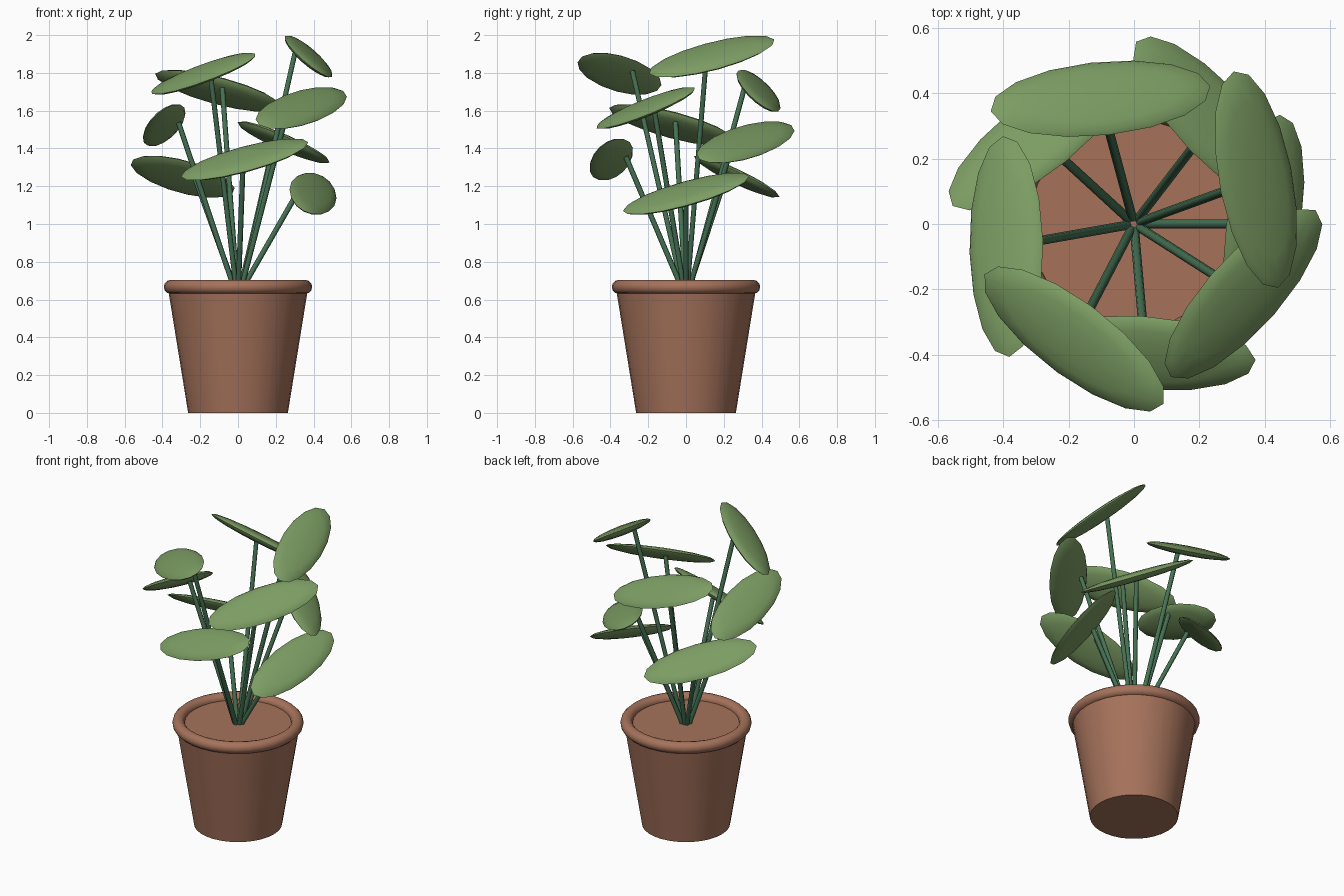
import bpy
import math
from mathutils import Vector, Euler

cube = bpy.data.objects.get("Cube")
if cube:
    bpy.data.objects.remove(cube, do_unlink=True)


def material(name, rgb):
    mat = bpy.data.materials.new(name)
    mat.use_nodes = True
    mat.diffuse_color = (*rgb, 1)
    mat.node_tree.nodes["Principled BSDF"].inputs["Base Color"].default_value = (*rgb, 1)
    return mat


terracotta = material("terracotta", (0.38, 0.17, 0.105))
leaf_green = material("leaf green", (0.2, 0.335, 0.125))
stem_green = material("stem green", (0.063, 0.172, 0.09))


def finish(name, mat, angle=40):
    obj = bpy.context.object
    obj.name = name
    obj.data.materials.append(mat)
    bpy.ops.object.shade_smooth_by_angle(angle=math.radians(angle))
    return obj


# Tapered pot, closed at the soil level
soil_z = 0.667
bpy.ops.mesh.primitive_cone_add(vertices=32, radius1=0.264, radius2=0.372,
                                depth=soil_z, location=(0, 0, soil_z / 2))
finish("pot", terracotta)

# Rounded rim
bpy.ops.mesh.primitive_torus_add(major_segments=32, minor_segments=12,
                                 major_radius=0.356, minor_radius=0.037,
                                 location=(0, 0, soil_z))
finish("pot_rim", terracotta, 60)


def stem(name, start, end):
    axis = end - start
    bpy.ops.mesh.primitive_cylinder_add(vertices=8, radius=0.014, depth=axis.length,
                                        location=(start + end) / 2,
                                        rotation=axis.to_track_quat("Z", "Y").to_euler())
    finish(name, stem_green, 60)


# Leaves climb in a golden-angle spiral, each drooping outwards on its stem
for i in range(9):
    turn = math.radians(137.5 * i)
    out = Vector((math.cos(turn), math.sin(turn), 0))
    height = Vector((0, 0, 1.16 + 0.0908 * i))

    stem(f"stem_{i + 1}", out * 0.018 + Vector((0, 0, 0.65)),
         out * 0.32 + height + Vector((0, 0, 0.015)))

    bpy.ops.mesh.primitive_uv_sphere_add(segments=16, ring_count=8, radius=1,
                                         location=out * 0.397 + height,
                                         rotation=Euler((0.3, 0.5, turn)))
    bpy.context.object.scale = (0.13, 0.35, 0.03)
    bpy.ops.object.transform_apply(location=False, rotation=False, scale=True)
    finish(f"leaf_{i + 1}", leaf_green, 80)
